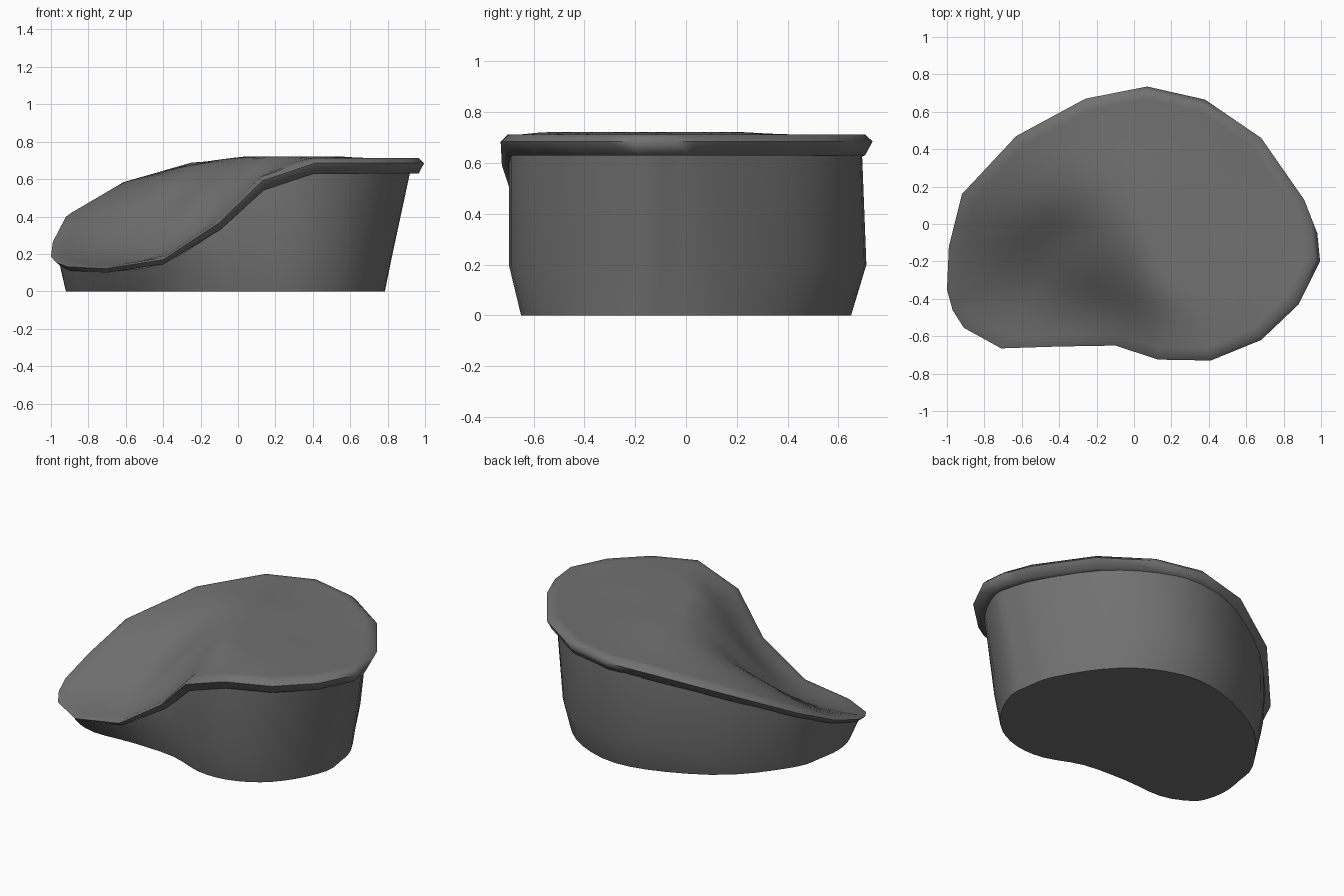
import bpy
import math
from mathutils import Vector

if "Cube" in bpy.data.objects:
    bpy.data.objects.remove(bpy.data.objects["Cube"])

# Rim outline as (x, y, underside height), going round clockwise from the left
RIM = [(-.99, -.12, .235), (-.92, .16, .36), (-.63, .47, .51), (-.26, .67, .605),
       (.07, .735, .63), (.38, .665, .63), (.68, .46, .63), (.91, .13, .63),
       (.98, -.05, .63), (.995, -.2, .63), (.88, -.43, .63), (.68, -.62, .63),
       (.41, -.73, .63), (.13, -.725, .54), (-.1, -.65, .33), (-.4, -.655, .145),
       (-.71, -.665, .1), (-.91, -.555, .11), (-.97, -.46, .13), (-1, -.35, .16)]
# Foot outline, matched point for point with the rim
FOOT = [(-.90, -.10), (-.85, .08), (-.6, .39), (-.26, .58), (.06, .65), (.35, .565),
        (.56, .39), (.73, .12), (.77, -.05), (.78, -.2), (.69, -.40), (.55, -.555),
        (.36, -.64), (.16, -.64), (-.08, -.555), (-.38, -.535), (-.66, -.545),
        (-.84, -.47), (-.90, -.38), (-.92, -.25)]
# Heights that shape the inside of the top surface: ridge, plateau, slope, hollow
SHAPE = [(-.55, .04, .48), (-.35, .13, .6), (-.15, .2, .69), (-.1, -.05, .66),
         (.1, -.35, .69), (.1, .35, .715), (.4, 0, .715), (.6, -.3, .715),
         (-.25, -.25, .46), (-.15, -.45, .4), (-.4, -.05, .46), (-.5, -.3, .26),
         (-.65, -.42, .18)]
GREY = bpy.data.materials.new('dark_grey')
GREY.diffuse_color = (.165, .165, .165, 1)
GREY.use_nodes = True
GREY.node_tree.nodes["Principled BSDF"].inputs["Base Color"].default_value = GREY.diffuse_color


def inset(pts, d):
    """Move a clockwise outline inwards by d."""
    out = []
    for i, p in enumerate(pts):
        t = Vector(pts[(i + 1) % len(pts)][:2]) - Vector(pts[i - 1][:2])
        t.normalize()
        out.append((p[0] + t.y * d, p[1] - t.x * d, p[2]))
    return out


def lift(pts, dz):
    """Raise an outline, less where the rim runs low and thin."""
    return [(x, y, z + dz * min(1, .25 + 1.25 * z)) for x, y, z in pts]


def straight(pts):
    """Double the points along straight sides."""
    out = []
    for i, p in enumerate(pts):
        a, b = Vector(p), Vector(pts[(i + 1) % len(pts)])
        out += [tuple(a), tuple((a + b) / 2)]
    return out


def rounded(pts, n=3):
    """Catmull-Rom curve through a closed outline."""
    out, m = [], len(pts)
    for i in range(m):
        a, b, c, d = (Vector(pts[(i + k) % m]) for k in (-1, 0, 1, 2))
        for s in range(n):
            t = s / n
            out.append(tuple(.5 * (2 * b + (c - a) * t + (2 * a - 5 * b + 4 * c - d) * t * t
                                   + (3 * b - a - 3 * c + d) * t ** 3)))
    return out


def loft(name, rings, angle, floor=False, roof=False):
    """Join closed rings of equal size, bottom to top."""
    n = len(rings[0])
    verts = [v for r in rings for v in r]
    faces = []
    for k in range(len(rings) - 1):
        for i in range(n):
            j = (i + 1) % n
            faces.append((k * n + i, (k + 1) * n + i, (k + 1) * n + j, k * n + j))
    if floor:
        faces.append(tuple(range(n)))
    if roof:
        faces.append(tuple(reversed(range(len(verts) - n, len(verts)))))
    me = bpy.data.meshes.new(name)
    me.from_pydata(verts, [], faces)
    me.materials.append(GREY)
    ob = bpy.data.objects.new(name, me)
    bpy.context.collection.objects.link(ob)
    bpy.context.view_layer.objects.active = ob
    ob.select_set(True)
    bpy.ops.object.shade_smooth_by_angle(angle=angle)
    ob.select_set(False)


def spline(data, stiffness):
    """Thin-plate surface through scattered heights; returns z(x, y)."""
    def kernel(dx, dy):
        q = dx * dx + dy * dy
        return q * math.log(q) if q > 1e-12 else 0
    m = len(data)
    rows = []
    for i, (x, y, z) in enumerate(data):
        rows.append([kernel(x - u, y - v) + (stiffness if i == j else 0)
                     for j, (u, v, _) in enumerate(data)] + [1, x, y, z])
    for f in (lambda p: 1, lambda p: p[0], lambda p: p[1]):
        rows.append([f(p) for p in data] + [0, 0, 0, 0])
    size = m + 3
    for c in range(size):
        best = max(range(c, size), key=lambda r: abs(rows[r][c]))
        rows[c], rows[best] = rows[best], rows[c]
        for r in range(size):
            if r != c:
                k = rows[r][c] / rows[c][c]
                rows[r] = [a - k * b for a, b in zip(rows[r], rows[c])]
    w = [rows[i][size] / rows[i][i] for i in range(size)]
    return lambda x, y: (w[m] + w[m + 1] * x + w[m + 2] * y + sum(
        w[i] * kernel(x - p[0], y - p[1]) for i, p in enumerate(data)))


# Base wall: foot, slight bulge, then up under the rim
top = [(x * (.96 if x > 0 else 1), y, z) for x, y, z in inset(RIM, .042)]
foot = [(x, y, 0) for x, y in FOOT]
mid = [(f[0] * .7 + t[0] * .3, t[1] * (1.025 if t[1] > 0 else 1), .2) if t[2] > .3 else
       tuple(f[k] * .5 + t[k] * .5 for k in range(3)) for f, t in zip(foot, top)]
loft('base_wall', [rounded(r) for r in (foot, mid, lift(top, .015))], .6, floor=True)

# Top slab: bevelled lip followed by shrinking rings of the sculpted surface
lip = [inset(RIM, .08), inset(RIM, .03), lift(RIM, .055), lift(inset(RIM, .03), .083)]
lip = [straight(r) for r in lip]
edge = lip[-1]
height = spline(edge + SHAPE, -.003)
scales = [.95, .88, .8, .71, .62, .53, .44, .35, .26, .17, .08, .02]
surface = []
for s in scales:
    fade = max(0, (s - .7) / .3) ** 2        # meet the lip exactly at the edge
    surface.append([(x * s, y * s, min(.722, height(x * s, y * s) + fade * (z - height(x, y))))
                    for x, y, z in edge])
loft('top_slab', lip + surface, 1.3, roof=True)
